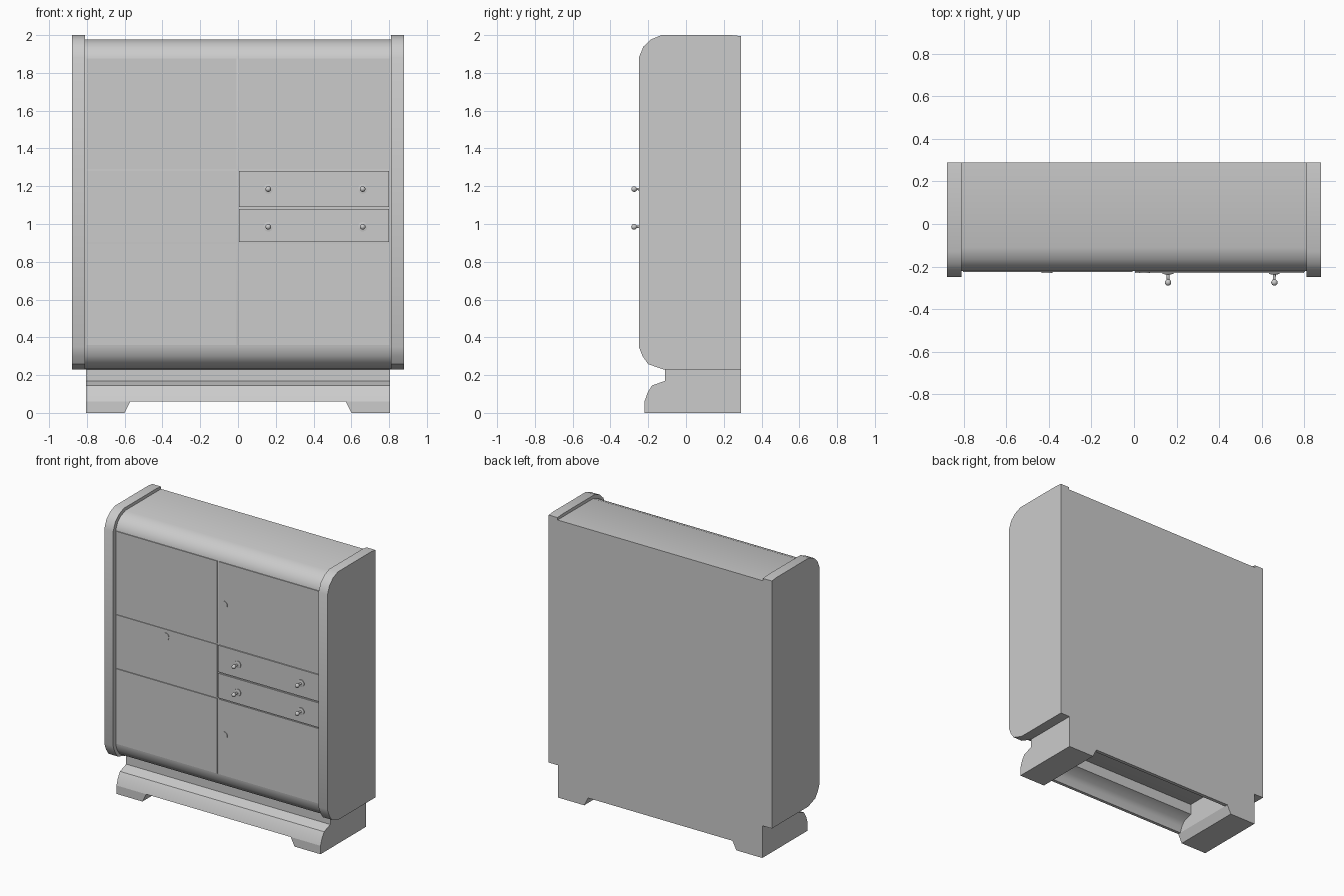
import bpy, bmesh, math
from mathutils import Matrix

if "Cube" in bpy.data.objects:
    bpy.data.objects.remove(bpy.data.objects["Cube"])

grey = bpy.data.materials.new("plain grey")
grey.use_nodes = True
grey.diffuse_color = (0.6, 0.6, 0.6, 1)
grey.node_tree.nodes["Principled BSDF"].inputs["Base Color"].default_value = (0.6, 0.6, 0.6, 1)


def finish(name, bm, smooth=True):
    bmesh.ops.recalc_face_normals(bm, faces=bm.faces)
    mesh = bpy.data.meshes.new(name)
    bm.to_mesh(mesh)
    bm.free()
    mesh.materials.append(grey)
    ob = bpy.data.objects.new(name, mesh)
    bpy.context.collection.objects.link(ob)
    if smooth:
        bpy.ops.object.select_all(action='DESELECT')
        ob.select_set(True)
        bpy.context.view_layer.objects.active = ob
        bpy.ops.object.shade_smooth_by_angle(angle=math.radians(35))
    return ob


def prism(name, points, place, a, b, smooth=True):
    """Sweep a closed outline from a to b; place(u, v, w) gives the position."""
    bm = bmesh.new()
    ends = [[bm.verts.new(place(u, v, w)) for u, v in points] for w in (a, b)]
    n = len(points)
    for ring in ends:
        bm.faces.new(ring)
    for i in range(n):
        j = (i + 1) % n
        bm.faces.new((ends[0][i], ends[0][j], ends[1][j], ends[1][i]))
    return finish(name, bm, smooth)


def along_x(y, z, x):
    return (x, y, z)


def along_y(x, z, y):
    return (x, y, z)


def box(name, x0, x1, y0, y1, z0, z1):
    return prism(name, [(x0, z0), (x1, z0), (x1, z1), (x0, z1)], along_y, y0, y1, False)


def lathe_y(name, profile, x, z, sides=16):
    """Turn a (radius, y) profile around an axis that runs front to back."""
    bm = bmesh.new()
    verts = [bm.verts.new((r, y, 0)) for r, y in profile]
    edges = [bm.edges.new(pair) for pair in zip(verts, verts[1:])]
    bmesh.ops.spin(bm, geom=verts + edges, cent=(0, 0, 0), axis=(0, 1, 0),
                   angle=math.tau, steps=sides)
    bmesh.ops.remove_doubles(bm, verts=bm.verts, dist=0.0001)
    bmesh.ops.transform(bm, matrix=Matrix.Translation((x, 0, z)), verts=bm.verts)
    return finish(name, bm)


# Rounded end panels
BACK = 0.29
side = [(BACK, 0.23), (BACK, 1.995), (0.24, 2.0), (-0.13, 2.0), (-0.185, 1.977),
        (-0.225, 1.94), (-0.25, 1.88), (-0.25, 0.35), (-0.23, 0.3),
        (-0.2, 0.258), (-0.12, 0.23)]
for label, s in (("left", 1), ("right", -1)):
    prism(label + "_side", side, along_x, s * 0.81, s * 0.88)

# Cabinet body, set slightly inside the end panels
body = [(BACK, 0.23), (BACK, 1.978), (-0.11, 1.978), (-0.165, 1.957), (-0.2, 1.925),
        (-0.22, 1.88), (-0.22, 0.35), (-0.203, 0.302), (-0.175, 0.265), (-0.11, 0.235)]
prism("cabinet_body", body, along_x, -0.81, 0.81)

# Doors, flap and drawers
FACE = -0.226
panels = [("upper_left_door", 0.005, 0.803, 1.29, 1.875, FACE),
          ("upper_drawer", 0.005, 0.80, 1.09, 1.28, -0.23),
          ("lower_drawer", 0.005, 0.80, 0.905, 1.08, -0.23),
          ("lower_left_door", 0.005, 0.803, 0.36, 0.895, FACE),
          ("upper_right_door", -0.803, -0.007, 1.29, 1.875, FACE),
          ("middle_flap", -0.803, -0.007, 0.905, 1.28, FACE),
          ("lower_right_door", -0.803, -0.007, 0.36, 0.895, FACE)]
for name, x0, x1, z0, z1, front in panels:
    box(name, x0, x1, front, -0.21, z0, z1)

# Flat lock discs
for name, x, z in (("flap_lock", -0.41, 1.23), ("lower_door_lock", 0.05, 0.65),
                   ("upper_door_lock", 0.05, 1.58)):
    lathe_y(name, [(0, -0.231), (0.026, -0.231), (0.026, -0.22), (0, -0.22)], x, z, 24)

# Drawer knobs: rosette, stem and ball
ball = [(0.015 * math.sin(t), -0.275 - 0.015 * math.cos(t))
        for t in [math.pi * k / 8 for k in range(7)]]
knob = ball + [(0.006, -0.26), (0.007, -0.238), (0.025, -0.235), (0.025, -0.225), (0, -0.225)]
for row, z in (("upper", 1.185), ("lower", 0.985)):
    for label, x in (("right", 0.16), ("left", 0.66)):
        lathe_y(row + "_drawer_" + label + "_knob", knob, x, z)

# Plinth: moulded front rail, back rail and two full-depth feet
moulding = [(-0.22, 0.06), (-0.203, 0.108), (-0.18, 0.145), (-0.11, 0.17), (-0.11, 0.23)]
rail = moulding + [(-0.09, 0.23), (-0.09, 0.155), (-0.16, 0.13), (-0.183, 0.1), (-0.198, 0.06)]
prism("plinth_front_rail", rail, along_x, -0.57, 0.57)
box("plinth_back_rail", -0.57, 0.57, 0.265, BACK, 0.06, 0.23)
block = moulding + [(BACK, 0.23), (BACK, 0.06)]
foot = [(0.57, 0.06), (0.6, 0), (0.805, 0), (0.805, 0.06)]
for label, s in (("left", 1), ("right", -1)):
    prism(label + "_plinth_block", block, along_x, s * 0.57, s * 0.805)
    prism(label + "_foot", [(s * x, z) for x, z in foot], along_y, -0.22, BACK, False)
